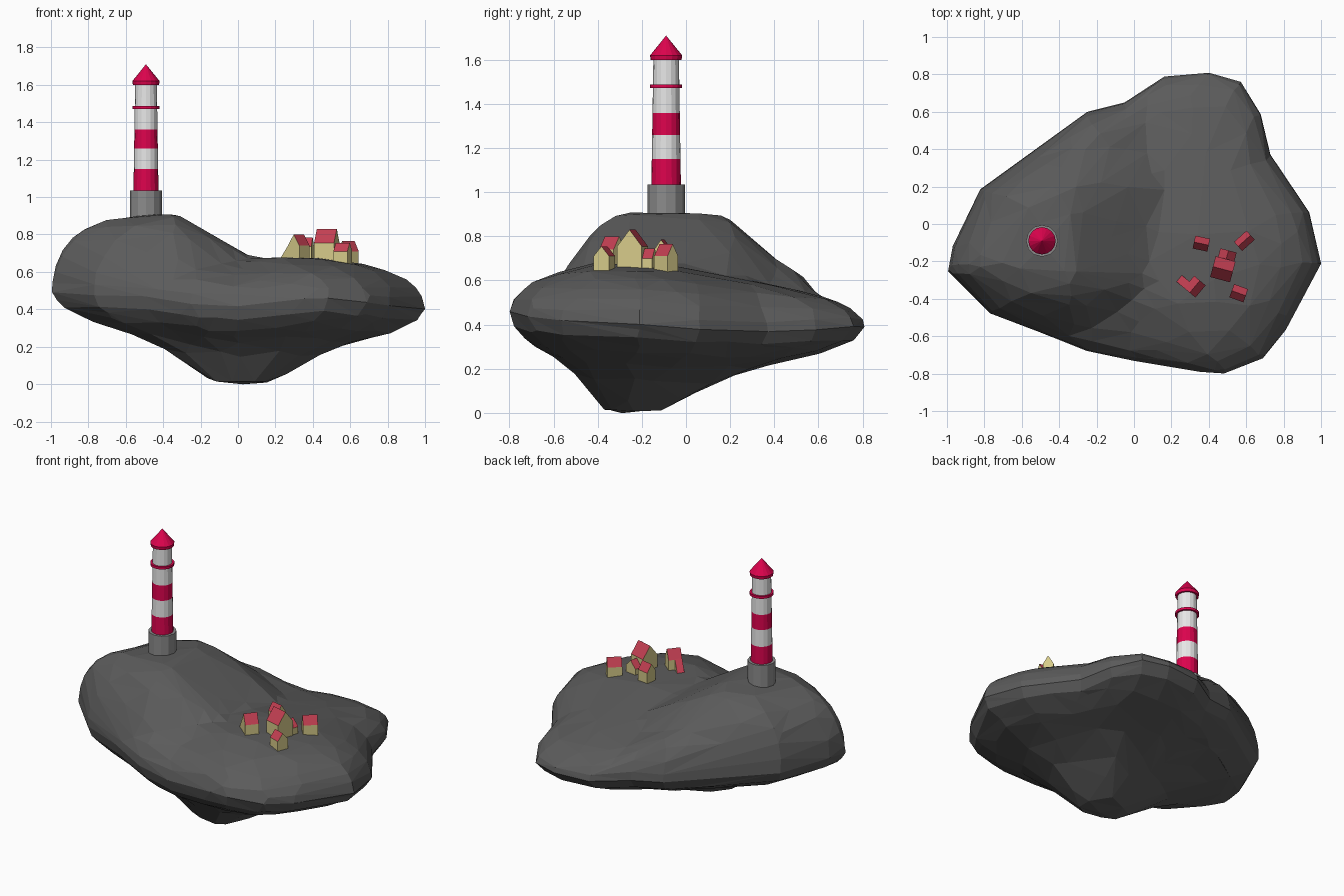
import bpy, bmesh, math, random
from mathutils import Vector, Matrix

if "Cube" in bpy.data.objects:
    bpy.data.objects.remove(bpy.data.objects["Cube"])

random.seed(4)


def mat(name, r, g, b):
    m = bpy.data.materials.new(name)
    m.diffuse_color = (r, g, b, 1)
    m.use_nodes = True
    m.node_tree.nodes["Principled BSDF"].inputs["Base Color"].default_value = m.diffuse_color
    return m


ROCK = mat("dark rock", .105, .105, .105)
STONE = mat("grey stone", .26, .26, .26)
WHITE = mat("white paint", .80, .80, .80)
RED = mat("signal red", .72, .001, .075)
TILE = mat("roof tile red", .55, .05, .085)
WALL = mat("cream wall", .67, .59, .25)


def finish(bm, name, mats):
    bmesh.ops.recalc_face_normals(bm, faces=bm.faces)
    me = bpy.data.meshes.new(name)
    bm.to_mesh(me)
    bm.free()
    for m in mats:
        me.materials.append(m)
    ob = bpy.data.objects.new(name, me)
    bpy.context.collection.objects.link(ob)
    return ob


# Island rim: x, y and height of the widest outline
RIM = [(-1, -.25, .50), (-.97, -.12, .50), (-.83, .18, .48), (-.57, .37, .45),
       (-.25, .60, .42), (-.05, .65, .40), (.16, .79, .39), (.40, .81, .39),
       (.57, .76, .39), (.68, .59, .38), (.73, .37, .37), (.94, .06, .38),
       (1, -.21, .40), (.90, -.40, .41), (.81, -.57, .42), (.69, -.72, .44),
       (.48, -.80, .46), (.36, -.79, .45), (.0, -.73, .41), (-.25, -.68, .43),
       (-.50, -.58, .47), (-.77, -.48, .48), (-.93, -.32, .49)]
CENTRE = Vector((0, -.1, 0))
KEEL = Vector((.02, -.29, 0))
# Underside profile: fraction outwards, fraction of rim height
UNDER = [(0, 0), (.16, .03), (.42, .39), (.6, .55), (.82, .69), (.96, .85), (1, 1)]


def rim_point(dx, dy):
    """Where a ray from the centre meets the rim outline."""
    for i, p in enumerate(RIM):
        a, b = Vector(RIM[i - 1]), Vector(p)
        ca, cb = a - CENTRE, b - CENTRE
        s = dx * ca.y - dy * ca.x
        e = dx * cb.y - dy * cb.x
        if s >= 0 >= e and ca.x * dx + ca.y * dy > 0 and s != e:
            return a.lerp(b, s / (s - e))
    return Vector(RIM[0])


def ground(x, y):
    """Lighthouse hill in the west, sloping plateau in the east."""
    d = math.hypot(max(0, x + .42), max(0, y + .02) * .5)
    hill = .91 - .58 * max(0, d - .09) - 2.2 * max(0, -.26 - y) ** 2
    hill -= .4 * min(.2, max(0, y - .2))
    plateau = .683 - .05 * (max(y, -.4) + .4) - .14 * max(0, y + .05)
    plateau -= .15 * max(0, -.45 - y)
    # Shallow gully between them, opening to the front
    gully = .04 * math.exp(-(x / .2) ** 2 - ((y + .6) / .2) ** 2)
    return max(hill, plateau) - gully


def under(t):
    for (a, za), (b, zb) in zip(UNDER, UNDER[1:]):
        if t <= b:
            return za + (zb - za) * (t - a) / (b - a)
    return 1


# Island rock, a faceted ball reshaped to the rim, ground and keel
bm = bmesh.new()
bmesh.ops.create_icosphere(bm, subdivisions=5, radius=1)
edge_verts = []
for v in bm.verts:
    d = v.co.normalized()
    t = min(1, math.hypot(d.x, d.y))
    if abs(d.z) < .03:
        t = 1
        edge_verts.append(v)
    rim = rim_point(d.x, d.y) if t > 1e-4 else CENTRE.copy()
    c = CENTRE if d.z >= 0 else KEEL
    x, y = c.x + (rim.x - c.x) * t, c.y + (rim.y - c.y) * t
    if d.z >= 0:
        h = ground(x, y)
        power = 4 + 6 * max(0, y) + 1.5 * max(0, -x)
        z = rim.z + (h - rim.z) * math.sqrt(max(0, 1 - t ** power))
        if t < 1e-4:
            z = h
    else:
        z = rim.z * under(t) if t > 1e-4 else 0
    if 1e-4 < t < .97:
        z = max(0, z + random.uniform(-.003, .003))
    v.co = (x, y, z)
# Pull the nearest edge vertices onto the rim corners
for p in RIM:
    near = min(edge_verts, key=lambda v: (v.co.xy - Vector(p[:2])).length)
    near.co = p
    edge_verts.remove(near)
rock = finish(bm, "island_rock", [ROCK])
# Broad irregular facets
facets = rock.modifiers.new("facets", 'DECIMATE')
facets.ratio = .11


# Lighthouse
def turned(name, rings, m, sides=16):
    """Closed lathe part from (radius, height) rings."""
    bm = bmesh.new()
    loops = []
    for r, z in rings:
        loops.append([bm.verts.new((-.492 + r * math.cos(k * math.tau / sides),
                                    -.09 + r * math.sin(k * math.tau / sides), z))
                      for k in range(sides)])
    for lo, hi in zip(loops, loops[1:]):
        for k in range(sides):
            n = (k + 1) % sides
            bm.faces.new((lo[k], lo[n], hi[n], hi[k]))
    bm.faces.new(loops[0])
    bm.faces.new(loops[-1])
    bmesh.ops.remove_doubles(bm, verts=bm.verts, dist=.0005)
    return finish(bm, name, [m])


def tower_r(z):
    return .067 - .009 * (z - 1.03) / .57


turned("tower_base", [(.085, .86), (.085, 1.035)], STONE, 12)
BANDS = [1.03, 1.15, 1.26, 1.36, 1.60]
for i, (z0, z1) in enumerate(zip(BANDS, BANDS[1:])):
    turned(f"tower_band_{i + 1}", [(tower_r(z0), z0), (tower_r(z1), z1)],
           WHITE if i % 2 else RED)
turned("gallery_ring", [(.073, 1.472), (.073, 1.488)], RED)
turned("tower_roof", [(.070, 1.60), (.073, 1.62), (.0002, 1.71)], RED)


# Village houses: prisms with tiled roof slopes
def prism(name, x, y, length, prof, tiled, angle, shift=0):
    """Extrude a gable profile along the ridge; tiled lists the roof edges."""
    bm = bmesh.new()
    ends = [[bm.verts.new((s * length / 2 + shift, py, pz)) for py, pz in prof]
            for s in (-1, 1)]
    for e in ends:
        bm.faces.new(e)
    count = len(prof)
    for k in range(count):
        n = (k + 1) % count
        f = bm.faces.new((ends[0][k], ends[0][n], ends[1][n], ends[1][k]))
        f.material_index = 1 if k in tiled else 0
    bm.transform(Matrix.Translation((x, y, 0)) @
                 Matrix.Rotation(math.radians(angle), 4, 'Z'))
    finish(bm, name, [WALL, TILE])


def house(name, x, y, length, width, eave, peak, angle):
    w = width / 2
    prism(name, x, y, length, [(-w, .62), (w, .62), (w, eave), (0, peak), (-w, eave)],
          (2, 3), angle)


house("main_house", .475, -.242, .11, .115, .755, .83, -15)
house("main_house_annex", .495, -.18, .08, .09, .70, .745, 75)
house("west_house", .325, -.335, .085, .08, .74, .80, 50)
prism("west_house_lean_to", .325, -.335, .045,
      [(.035, .62), (.095, .62), (.095, .67), (.035, .747)], (2,), 50, -.02)
house("north_house", .36, -.105, .08, .07, .735, .785, -12)
house("east_house", .59, -.09, .09, .065, .71, .765, 42)
house("south_house", .56, -.37, .08, .075, .71, .755, -20)
